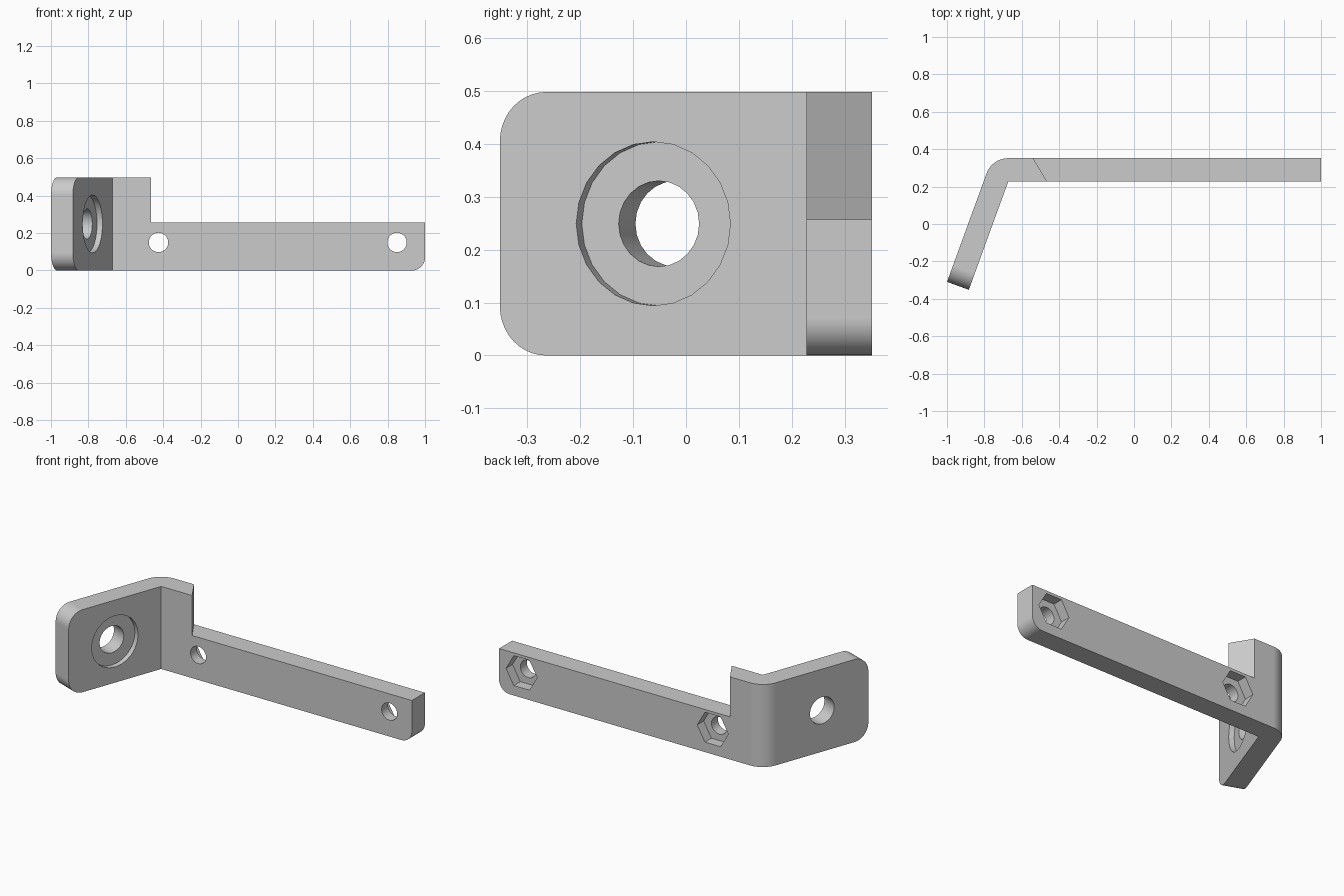
import bpy
import bmesh
from math import radians, sin, cos, pi
from mathutils import Vector, Matrix

cube = bpy.data.objects.get("Cube")
if cube:
    bpy.data.objects.remove(cube, do_unlink=True)

THICK = 0.124            # plate thickness
HEIGHT = 0.498           # full height of flange
BAR_TOP = 0.257          # height of the long bar
BEND = radians(20)
INNER = Vector((-0.672, 0.228, 0))                 # inside corner of the bend
ALONG = Vector((-sin(BEND), -cos(BEND), 0))        # direction down the flange
OUT = Vector((-cos(BEND), sin(BEND), 0))           # outward flange normal
FLANGE = 0.617

grey = bpy.data.materials.new("light grey")
grey.use_nodes = True
grey.diffuse_color = (0.6, 0.6, 0.6, 1)
grey.node_tree.nodes["Principled BSDF"].inputs["Base Color"].default_value = (0.6, 0.6, 0.6, 1)


def add_object(name, bm):
    bmesh.ops.recalc_face_normals(bm, faces=bm.faces)
    mesh = bpy.data.meshes.new(name)
    bm.to_mesh(mesh)
    bm.free()
    mesh.materials.append(grey)
    obj = bpy.data.objects.new(name, mesh)
    bpy.context.collection.objects.link(obj)
    return obj


def prism(points, z0, z1):
    """Upright prism over a plan outline."""
    bm = bmesh.new()
    face = bm.faces.new([bm.verts.new((p[0], p[1], z0)) for p in points])
    top = bmesh.ops.extrude_face_region(bm, geom=[face])["geom"]
    verts = [v for v in top if isinstance(v, bmesh.types.BMVert)]
    bmesh.ops.translate(bm, verts=verts, vec=(0, 0, z1 - z0))
    return bm


def drill(name, start, axis, depth, radius, sides=24):
    """Cylindrical cutter that reaches from start along axis."""
    bm = bmesh.new()
    bmesh.ops.create_cone(bm, cap_ends=True, segments=sides, radius1=radius,
                          radius2=radius, depth=depth)
    # local x stays in the plate and horizontal, local z follows the axis
    side = Vector((0, 0, 1)).cross(axis)
    turn = Matrix((side, axis.cross(side), axis)).transposed().to_4x4()
    spin = Matrix.Rotation(pi / 2, 4, "Z")
    bmesh.ops.transform(bm, verts=bm.verts,
                        matrix=Matrix.Translation(start + axis * depth / 2) @ turn @ spin)
    return add_object(name, bm)


def round_edges(bm, test, radius):
    edges = [e for e in bm.edges if all(test(v.co) for v in e.verts)]
    bmesh.ops.bevel(bm, geom=edges, offset=radius, segments=10, profile=0.5, affect="EDGES")


# Bent plate outline: bar, rounded outer bend, angled flange
tip = INNER + ALONG * FLANGE
outline = [(1, INNER.y), (1, INNER.y + THICK)]
for i in range(11):
    a = pi / 2 + (pi / 2 - BEND) * i / 10
    outline.append((INNER.x + THICK * cos(a), INNER.y + THICK * sin(a)))
outline += [tip + OUT * THICK, tip, INNER]
bm = prism(outline, 0, HEIGHT)

# Rounded flange corners and rounded lower bar corner
for level in (0, HEIGHT):
    round_edges(bm, lambda c: abs((c - INNER).dot(ALONG) - FLANGE) < 0.001
                and abs(c.z - level) < 0.001, 0.093)
round_edges(bm, lambda c: c.x > 0.99 and c.z < 0.001, 0.07)
bracket = add_object("bracket", bm)

# Step above the bar, with a slanted end
cutters = [add_object("step_cutter", prism(
    [(-0.388, 0.1), (1.2, 0.1), (1.2, 0.45), (-0.599, 0.45)], BAR_TOP, 0.7))]

# Flange hole with a shallow counterbore on the inside
centre = INNER + ALONG * FLANGE / 2 + Vector((0, 0, HEIGHT / 2))
cutters.append(drill("flange_hole_cutter", centre - OUT * 0.1, OUT, 0.4, 0.081))
cutters.append(drill("counterbore_cutter", centre - OUT * 0.1, OUT, 0.131, 0.155))

# Bar holes with hexagonal pockets in the back
front = Vector((0, -1, 0))
for x in (-0.425, 0.85):
    cutters.append(drill("bar_hole_cutter", Vector((x, 0.5, 0.15)), front, 0.4, 0.052))
    # six-sided pocket with points to the sides
    pocket = drill("hex_pocket_cutter", Vector((x, 0.49, 0.15)), front, 0.2, 0.104, 6)
    xs = [v.co.x for v in pocket.data.vertices]
    if max(xs) - x < 0.1:
        spin = Matrix.Rotation(pi / 6, 4, "Y")
        shift = Matrix.Translation((x, 0, 0.15))
        pocket.data.transform(shift @ spin @ shift.inverted())
    cutters.append(pocket)

for cutter in cutters:
    cutter.hide_render = True
    mod = bracket.modifiers.new(cutter.name, "BOOLEAN")
    mod.operation = "DIFFERENCE"
    mod.solver = "EXACT"
    mod.object = cutter

# Bake the cuts and remove the cutters
bpy.context.view_layer.update()
cut = bracket.evaluated_get(bpy.context.evaluated_depsgraph_get())
mesh = bpy.data.meshes.new_from_object(cut)
bracket.modifiers.clear()
bracket.data = mesh
mesh.materials.clear()
mesh.materials.append(grey)
mesh.polygons.foreach_set("material_index", [0] * len(mesh.polygons))
for cutter in cutters:
    bpy.data.objects.remove(cutter, do_unlink=True)

# Smooth curves, crisp edges, flat plates
bpy.ops.object.select_all(action="DESELECT")
bracket.select_set(True)
bpy.context.view_layer.objects.active = bracket
bpy.ops.object.shade_smooth_by_angle(angle=radians(30))
weighted = bracket.modifiers.new("flat_plates", "WEIGHTED_NORMAL")
weighted.keep_sharp = True
